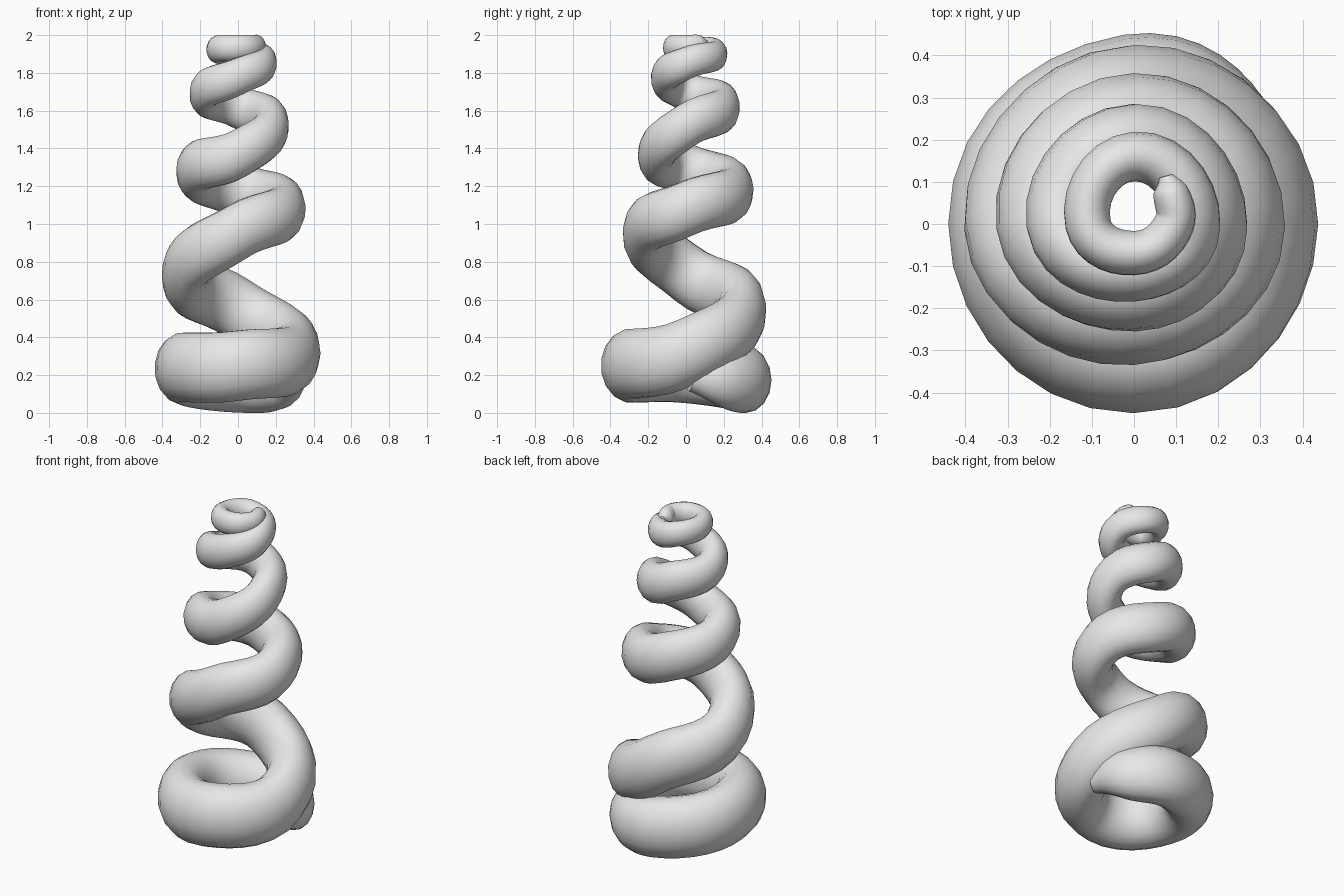
import bpy
from math import cos, sin, pi

cube = bpy.data.objects.get("Cube")
if cube:
    bpy.data.objects.remove(cube, do_unlink=True)

# Single plain grey
grey = bpy.data.materials.new("light_grey")
grey.use_nodes = True
colour = (0.8, 0.8, 0.8, 1)
grey.diffuse_color = colour
grey.node_tree.nodes["Principled BSDF"].inputs["Base Color"].default_value = colour

# The tube section is an upright oval: height divided by width
OVAL = 1.3

# Coil stations every quarter turn, rising counterclockwise from the back:
# (distance of the tube centre from the axis, height, half width of the tube)
stations = [
    (.315, .178, .136), (.3, .235, .142), (.306, .25, .145),
    (.298, .32, .139), (.293, .55, .133), (.277, .74, .127), (.217, .96, .118),
    (.245, 1.08, .114), (.246, 1.18, .112), (.221, 1.29, .106), (.155, 1.37, .1),
    (.176, 1.52, .094), (.196, 1.62, .09), (.174, 1.7, .082), (.108, 1.78, .077),
    (.138, 1.85, .068), (.16, 1.9, .059), (.109, 1.927, .055), (.069, 1.933, .053),
    (.095, 1.938, .048),
]

# Lower end: a blunt cone rising to meet the coil above
points = [(.295, .02, .195, .062), (.225, .215, .17, .116)]
for i, (reach, height, radius) in enumerate(stations):
    angle = (i + 1) * pi / 2
    points.append((reach * cos(angle), reach * sin(angle), height, radius))
# Upper end: a rounded tip
points += [(.087, .08, 1.945, .042), (.077, .115, 1.948, .018)]

# Tapered round tube swept along the spiral, with heights in oval units
curve = bpy.data.curves.new("spiral_coil", "CURVE")
curve.dimensions = "3D"
curve.resolution_u = 7
curve.bevel_depth = 1
curve.bevel_resolution = 6
curve.use_fill_caps = True
spline = curve.splines.new("BEZIER")
spline.bezier_points.add(len(points) - 1)
for knot, (x, y, z, radius) in zip(spline.bezier_points, points):
    knot.co = (x, y, z / OVAL)
    knot.radius = radius
    knot.handle_left_type = knot.handle_right_type = "AUTO"
spline.radius_interpolation = "CARDINAL"
curve.materials.append(grey)
coil = bpy.data.objects.new("spiral_coil", curve)
bpy.context.collection.objects.link(coil)

# Turn the sweep into a smooth mesh and draw its section out to the oval
bpy.ops.object.select_all(action="DESELECT")
coil.select_set(True)
bpy.context.view_layer.objects.active = coil
bpy.ops.object.convert(target="MESH")
coil.scale.z = OVAL
bpy.ops.object.transform_apply(location=False, rotation=False, scale=True)
bpy.ops.object.shade_smooth_by_angle(angle=pi / 3)
